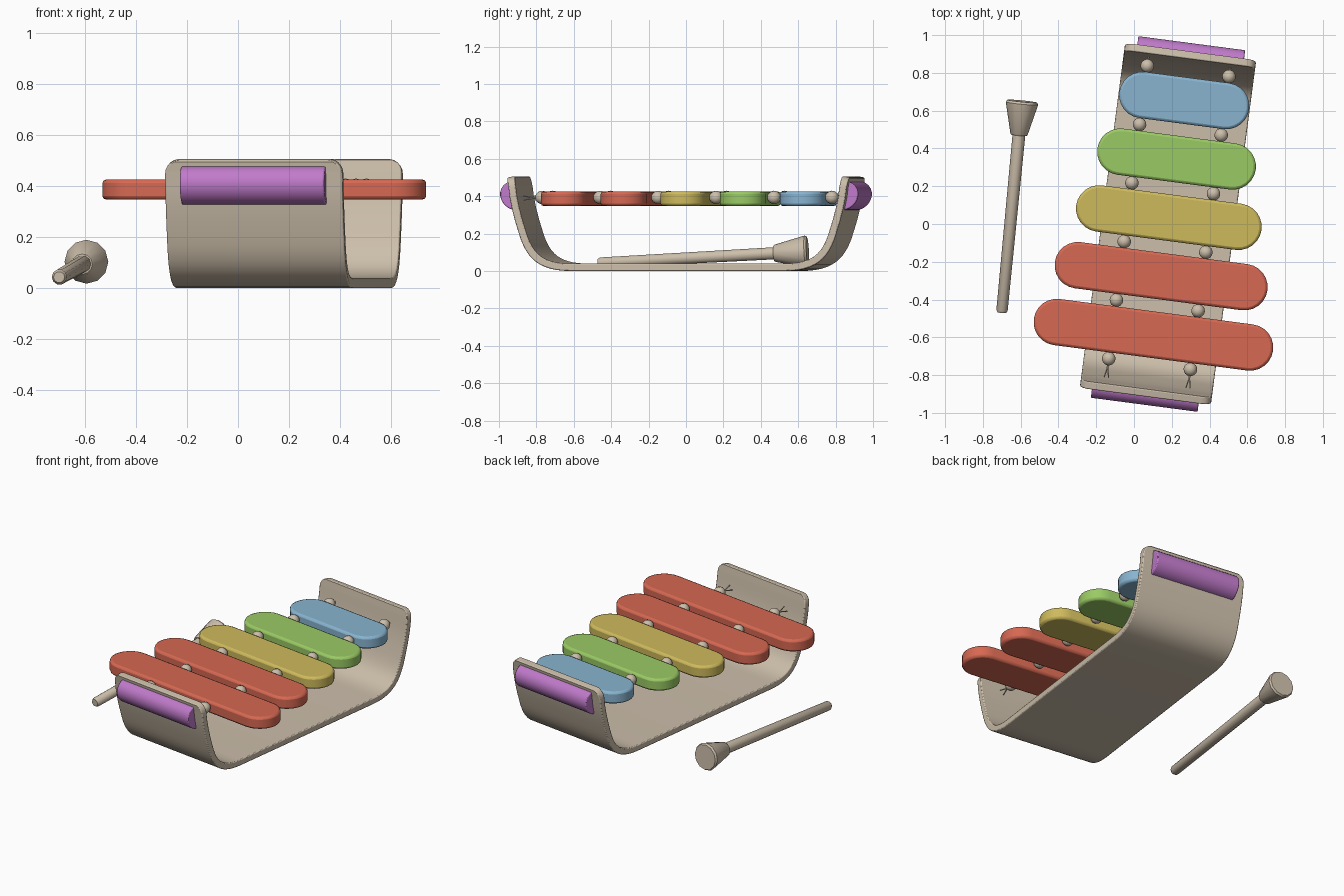
import bpy, bmesh, math
from mathutils import Matrix, Vector

if "Cube" in bpy.data.objects:
    bpy.data.objects.remove(bpy.data.objects["Cube"])

# whole instrument is turned slightly about z
FRAME = Matrix.Translation((0.18, 0, 0)) @ Matrix.Rotation(math.radians(-7.5), 4, 'Z')


def material(name, rgb):
    m = bpy.data.materials.new(name)
    lin = [((c / 255 + 0.055) / 1.055) ** 2.4 for c in rgb]
    m.diffuse_color = (*lin, 1)
    m.use_nodes = True
    m.node_tree.nodes["Principled BSDF"].inputs["Base Color"].default_value = m.diffuse_color
    return m


WOOD = material("wood", (204, 190, 170))
RED = material("red", (214, 104, 82))
YELLOW = material("yellow", (206, 186, 92))
GREEN = material("green", (154, 202, 100))
BLUE = material("blue", (136, 180, 208))
PURPLE = material("purple", (192, 122, 202))


def finish(name, bm, mat, matrix=FRAME, bevel=0, angle=35):
    bmesh.ops.recalc_face_normals(bm, faces=bm.faces)
    bm.transform(matrix)
    me = bpy.data.meshes.new(name)
    bm.to_mesh(me)
    bm.free()
    ob = bpy.data.objects.new(name, me)
    bpy.context.collection.objects.link(ob)
    me.materials.append(mat)
    bpy.ops.object.select_all(action='DESELECT')
    ob.select_set(True)
    bpy.context.view_layer.objects.active = ob
    bpy.ops.object.shade_smooth_by_angle(angle=math.radians(angle))
    if bevel:
        b = ob.modifiers.new("soft edges", 'BEVEL')
        b.width, b.segments, b.limit_method = bevel, 2, 'ANGLE'
        b.angle_limit = math.radians(50)
    return ob


def skin(bm, rings):
    """Join closed rings of points into a capped solid."""
    loops = [[bm.verts.new(p) for p in r] for r in rings]
    n = len(loops[0])
    for a, b in zip(loops, loops[1:]):
        for i in range(n):
            bm.faces.new((a[i], a[(i + 1) % n], b[(i + 1) % n], b[i]))
    bm.faces.new(loops[0])
    bm.faces.new(loops[-1])


def lathe(name, profile, sides, matrix, mat, angle=35):
    bm = bmesh.new()
    skin(bm, [[(r * math.cos(math.tau * i / sides), r * math.sin(math.tau * i / sides), d)
               for i in range(sides)] for d, r in profile])
    return finish(name, bm, mat, matrix, angle=angle)


def along(start, end):
    s, e = Vector(start), Vector(end)
    return Matrix.Translation(s) @ (e - s).to_track_quat('Z', 'Y').to_matrix().to_4x4()


# base: one bent plank with upturned ends and rounded top corners
HALF_W, TOP, CORNER, THICK = 0.35, 0.5, 0.055, 0.04
P = [Vector(p) for p in ((0.58, 0), (0.74, 0), (0.815, 0.06), (0.856, 0.2))]
half = []
for i in range(13):
    t = i / 12
    half.append(P[0] * (1 - t) ** 3 + P[1] * 3 * t * (1 - t) ** 2 + P[2] * 3 * t * t * (1 - t) + P[3] * t ** 3)
half += [Vector((0.876, 0.265)), Vector((0.893, 0.33)), Vector((0.905, 0.39))]
half += [Vector((0.912 + 0.01 * s, TOP - CORNER + CORNER * s)) for s in (0, 0.3, 0.55, 0.75, 0.9, 1)]
path = [Vector((-p.x, p.y)) for p in reversed(half)] + half
rings = []
for i, p in enumerate(path):
    tan = (path[min(i + 1, len(path) - 1)] - path[max(i - 1, 0)]).normalized()
    q = p + Vector((-tan.y, tan.x)) * THICK
    h = max(0, p.y - (TOP - CORNER))
    w = HALF_W - CORNER + math.sqrt(max(0, CORNER ** 2 - h * h))
    rings.append([(-w, p.x, p.y), (w, p.x, p.y), (w, q.x, q.y), (-w, q.x, q.y)])
bm = bmesh.new()
skin(bm, rings)
finish("bent_base", bm, WOOD, bevel=0.008)

# half-round grips on the outside of both ends
for name, side in (("front_grip", -1), ("back_grip", 1)):
    bm = bmesh.new()
    section = [(0.887 + 0.078 * math.cos(a), 0.402 + 0.077 * math.sin(a))
               for a in (math.pi * (k / 12 - 0.5) for k in range(13))]
    skin(bm, [[(u, side * (v + 0.12 * (z - 0.4)), z) for v, z in section] for u in (-0.285, 0.285)])
    finish(name, bm, PURPLE, bevel=0.006)

# five capsule shaped sound bars
STEP, MID, R = 0.3127, 0.034, 0.123
bars = [("red_bar_long", 0.516, RED), ("red_bar_short", 0.445, RED), ("yellow_bar", 0.372, YELLOW),
        ("green_bar", 0.30, GREEN), ("blue_bar", 0.224, BLUE)]
for k, (name, a, mat) in enumerate(bars):
    v0 = MID + STEP * (k - 2)
    outline = []
    for s in (1, -1):
        for j in range(13):
            t = math.pi * (j / 12 - 0.5)
            outline.append((s * (a + R * math.cos(t)), v0 + s * R * math.sin(t)))
    bm = bmesh.new()
    skin(bm, [[(u, v, z) for u, v in outline] for z in (0.347, 0.425)])
    finish(name, bm, mat, bevel=0.014)

# two cords strung with beads between the bars
for side, label in ((-1, "left"), (1, "right")):
    u = side * 0.218
    lathe(label + "_cord", [(0, 0.005), (1.68, 0.005)], 6,
          FRAME @ along((u, -0.80, 0.39), (u, 0.88, 0.39)), WOOD)
    for f in (-1, 1):   # loose cord ends at the front
        lathe(label + "_cord_end", [(0, 0.004), (0.06, 0.003)], 5,
              FRAME @ along((u, -0.79, 0.39), (u + f * 0.012, -0.85, 0.39 + f * 0.012)), WOOD)
    for k in range(6):
        bm = bmesh.new()
        bmesh.ops.create_uvsphere(bm, u_segments=12, v_segments=8, radius=0.036)
        place = Matrix.Translation((u, MID + STEP * (k - 2.5), 0.393))
        finish(label + "_bead", bm, WOOD, FRAME @ place @ Matrix.Rotation(math.pi / 2, 4, 'X'), angle=60)

# mallet lying beside the instrument
mallet = along((-0.70, -0.47, 0.043), (-0.592, 0.65, 0.104))
lathe("mallet_handle", [(0, 0.022), (0.012, 0.03), (0.96, 0.034)], 10, mallet, WOOD, 50)
lathe("mallet_head", [(0.945, 0.04), (0.952, 0.046), (1.115, 0.086), (1.127, 0.079)], 12, mallet, WOOD, 40)
